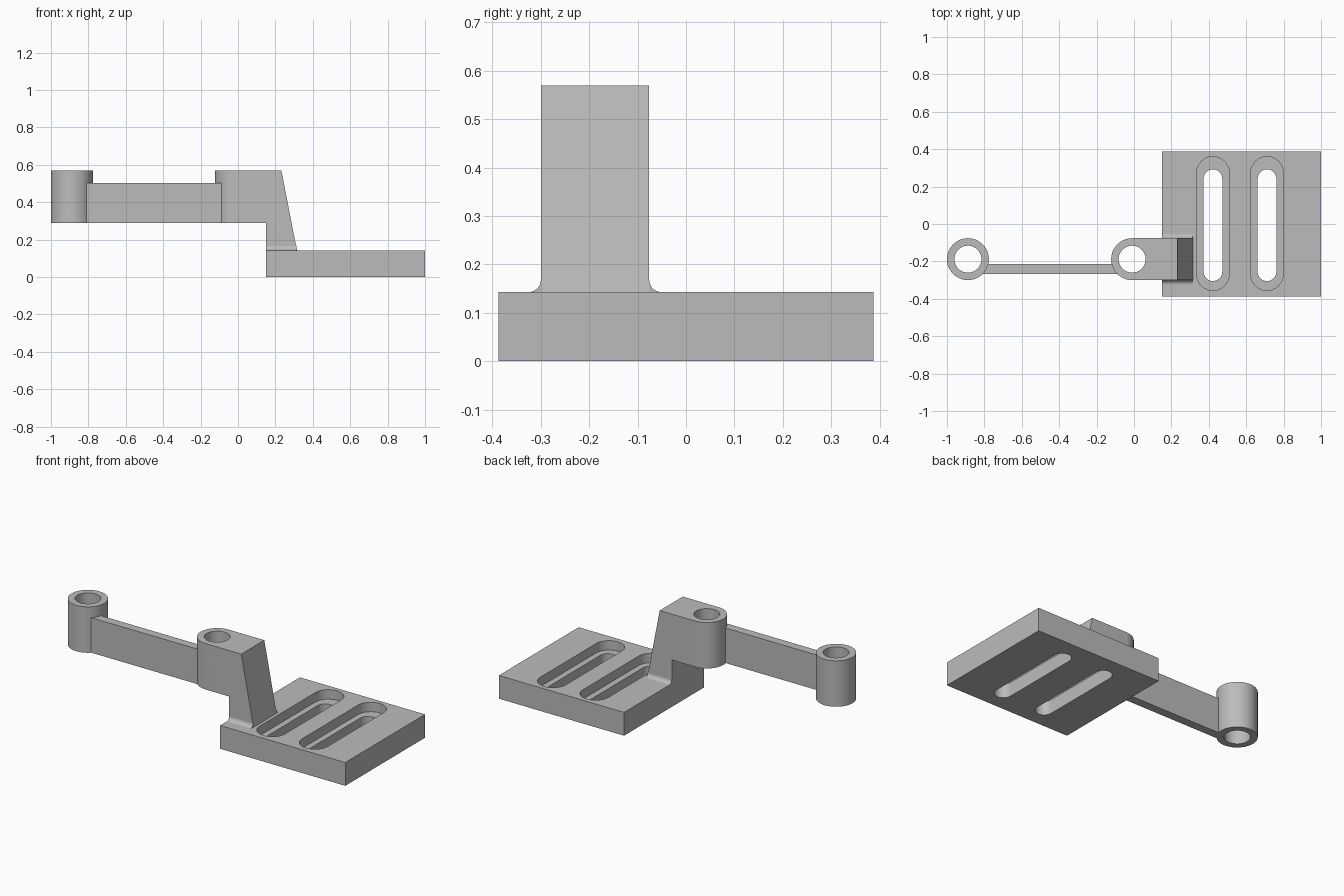
import bpy, math
from mathutils import Vector

cube = bpy.data.objects.get("Cube")
if cube:
    bpy.data.objects.remove(cube, do_unlink=True)

grey = bpy.data.materials.new("plain grey")
grey.use_nodes = True
grey.diffuse_color = (0.5, 0.5, 0.5, 1)
grey.node_tree.nodes["Principled BSDF"].inputs["Base Color"].default_value = (0.5, 0.5, 0.5, 1)

AXES = {"x": lambda a, b, t: (t, a, b),
        "y": lambda a, b, t: (a, t, b),
        "z": lambda a, b, t: (a, b, t)}


def prism(name, outline, axis, start, end):
    """Extrude a closed outline along one axis."""
    place, n = AXES[axis], len(outline)
    verts = [place(a, b, t) for t in (start, end) for a, b in outline]
    faces = [tuple(range(n)), tuple(range(n, 2 * n))]
    faces += [(i, (i + 1) % n, (i + 1) % n + n, i + n) for i in range(n)]
    mesh = bpy.data.meshes.new(name)
    mesh.from_pydata(verts, [], faces)
    mesh.materials.append(grey)
    obj = bpy.data.objects.new(name, mesh)
    bpy.context.collection.objects.link(obj)
    bpy.context.view_layer.objects.active = obj
    bpy.ops.object.select_all(action="DESELECT")
    obj.select_set(True)
    bpy.ops.object.mode_set(mode="EDIT")
    bpy.ops.mesh.select_all(action="SELECT")
    bpy.ops.mesh.normals_make_consistent(inside=False)
    bpy.ops.object.mode_set(mode="OBJECT")
    return obj


def combine(obj, other, operation="DIFFERENCE"):
    """Apply a boolean and discard the cutter."""
    mod = obj.modifiers.new("cut", "BOOLEAN")
    mod.object, mod.operation, mod.solver = other, operation, "EXACT"
    bpy.context.view_layer.objects.active = obj
    bpy.ops.object.modifier_apply(modifier=mod.name)
    bpy.data.objects.remove(other, do_unlink=True)


def arc(cx, cy, r, a0, a1, steps):
    angles = [math.radians(a0 + (a1 - a0) * i / steps) for i in range(steps + 1)]
    return [(cx + r * math.cos(a), cy + r * math.sin(a)) for a in angles]


def circle(cx, cy, r):
    return arc(cx, cy, r, 0, 360, 64)[:-1]


def slot(cx, y0, y1, r):
    return arc(cx, y1 - r, r, 0, 180, 24) + arc(cx, y0 + r, r, 180, 360, 24)


def rect(x0, x1, y0, y1):
    return [(x0, y0), (x1, y0), (x1, y1), (x0, y1)]


PLATE, LOW, TOP = 0.143, 0.288, 0.57
BOSS_Y, BOSS_R, HOLE_R = -0.188, 0.112, 0.072
FRONT, BACK = BOSS_Y - BOSS_R, BOSS_Y + BOSS_R

# Base plate with two stepped slots
plate = prism("base_plate", rect(0.15, 1, -0.387, 0.387), "z", 0, PLATE)
for x in (0.422, 0.711):
    combine(plate, prism("recess", slot(x, -0.355, 0.36, 0.087), "z", 0.085, 0.2))
    combine(plate, prism("slot", slot(x, -0.305, 0.292, 0.05), "z", -0.1, 0.2))

# Raised bracket: rounded plan trimmed by the side profile
plan = [(0.4, BACK)] + arc(-0.01, BOSS_Y, BOSS_R, 90, 270, 32) + [(0.4, FRONT)]
bracket = prism("bracket", plan, "z", 0.1, 0.7)
profile = [(-0.3, LOW), (0.15, LOW), (0.15, PLATE), (0.315, PLATE), (0.232, TOP), (-0.3, TOP)]
combine(bracket, prism("side_profile", profile, "y", -0.5, 0.2), "INTERSECT")
combine(bracket, prism("hole", circle(-0.01, BOSS_Y, HOLE_R), "z", 0.2, 0.7))

# Fillets where the bracket meets the plate
R = 0.025
fillets = []
for name, y, s in (("front_fillet", FRONT, -1), ("back_fillet", BACK, 1)):
    curve = [(y + s * (R + a), b) for a, b in arc(0, PLATE + R, R, 180, 270, 10)]
    fillets.append(prism(name, [(y, PLATE)] + curve, "x", 0.15, 0.313))

# End boss and the thin arm joining the two bosses
boss = prism("end_boss", circle(-0.888, BOSS_Y, BOSS_R), "z", LOW, TOP)
combine(boss, prism("hole", circle(-0.888, BOSS_Y, HOLE_R), "z", 0.2, 0.7))
arm = prism("arm", rect(-0.815, -0.083, -0.268, -0.215), "z", LOW, 0.503)

bpy.ops.object.select_all(action="DESELECT")
for obj in [plate, bracket, boss, arm] + fillets:
    obj.select_set(True)
bpy.context.view_layer.objects.active = plate
bpy.ops.object.shade_smooth_by_angle(angle=math.radians(30))
